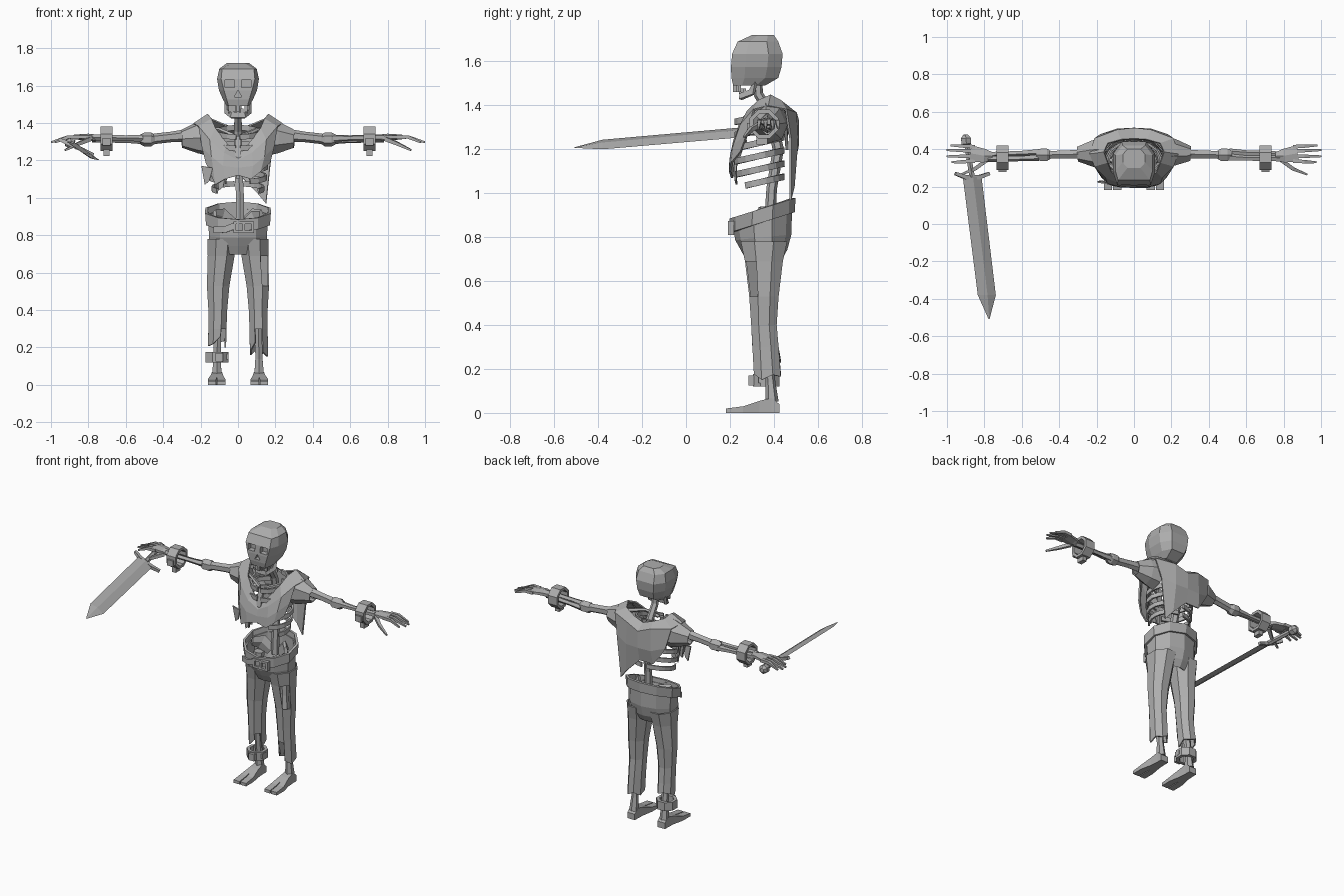
import bpy, bmesh, math, random
from mathutils import Vector as V

random.seed(4)
mat = bpy.data.materials.new("weathered grey")
mat.diffuse_color = (0.42, 0.42, 0.42, 1)


def skin(name, rings, closed=True, caps=True, loop=False, skip=(), thick=0):
    """Bridge a list of point rings into one flat-shaded object."""
    bm = bmesh.new()
    vs = [[bm.verts.new(p) for p in r] for r in rings]
    n = len(rings[0])
    for i in range(len(rings) if loop else len(rings) - 1):
        a, b = vs[i], vs[(i + 1) % len(vs)]
        for j in range(n if closed else n - 1):
            if (i, j) not in skip:
                k = (j + 1) % n
                bm.faces.new((a[j], a[k], b[k], b[j]))
    if caps and not loop:
        bm.faces.new(vs[0][::-1])
        bm.faces.new(vs[-1])
    bmesh.ops.delete(bm, geom=[v for v in bm.verts if not v.link_faces], context='VERTS')
    bmesh.ops.recalc_face_normals(bm, faces=bm.faces)
    me = bpy.data.meshes.new(name)
    bm.to_mesh(me)
    bm.free()
    me.materials.append(mat)
    ob = bpy.data.objects.new(name, me)
    bpy.context.collection.objects.link(ob)
    if thick:
        m = ob.modifiers.new("thickness", 'SOLIDIFY')
        m.thickness, m.offset = thick, 0
    return ob


def tube(name, pts, radii, n=6, up=(0, 0, 1), **kw):
    """Sweep an n-gon along points; radii are (sideways, along up)."""
    pts = [V(p) for p in pts]
    rings = []
    for i, p in enumerate(pts):
        t = (pts[min(i + 1, len(pts) - 1)] - pts[max(i - 1, 0)]).normalized()
        s = t.cross(V(up)).normalized()
        u = s.cross(t)
        a, b = radii[i] if isinstance(radii[i], tuple) else (radii[i], radii[i])
        angs = [2 * math.pi * (k + .5) / n for k in range(n)]
        rings.append([p + s * a * math.cos(q) + u * b * math.sin(q) for q in angs])
    return skin(name, rings, **kw)


def oval(x, y, z, rx, ry, n=8, tilt=0, rag=0):
    pts = []
    for k in range(n):
        q = 2 * math.pi * (k + .5) / n
        c, s = rx * math.cos(q) * 1.05, ry * math.sin(q) * 1.05
        pts.append((x + c, y + s, z + tilt * s + random.uniform(-rag, rag)))
    return pts


def box(name, c, s):
    x, y, z = (v / 2 for v in s)
    q = [(-x, -y), (x, -y), (x, y), (-x, y)]
    return skin(name, [[(c[0] + a, c[1] + b, c[2] + d) for a, b in q] for d in (-z, z)])


def cuff(name, c, axis, R, r, h):
    rings = []
    for d, q in ((-h, R), (h, R), (h, r), (-h, r)):
        ring = []
        for k in range(8):
            a = math.pi * (k + .5) / 4
            p = (d, q * math.cos(a), q * math.sin(a))
            p = p if axis == 'x' else (p[1], p[2], p[0])
            ring.append(V(c) + V(p))
        rings.append(ring)
    skin(name, rings, loop=True)


# Skull with cut eye sockets and nose
def head(z, yf, yb, wf, ws, wb):
    d = (yb - yf) * .28
    h = [(wf, yf), (ws, yf + d), (ws, yb - d), (wb, yb)]
    return [(x, y, z) for x, y in h] + [(-x, y, z) for x, y in h[::-1]]


skull = skin("skull", [head(1.49, .215, .36, .05, .06, .04), head(1.525, .207, .42, .06, .08, .05),
                       head(1.575, .205, .435, .075, .102, .06), head(1.635, .21, .44, .09, .112, .065),
                       head(1.69, .235, .42, .085, .10, .06), head(1.72, .30, .40, .035, .06, .035)])
cutters = [box("eye_cutter", (s * .045, .20, 1.61), (.05, .08, .042)) for s in (-1, 1)]
cutters.append(skin("nose_cutter", [[(0, y, 1.575), (-.02, y, 1.54), (.02, y, 1.54)] for y in (.17, .235)]))
for c in cutters:
    m = skull.modifiers.new("socket", 'BOOLEAN')
    m.operation, m.object, m.solver = 'DIFFERENCE', c, 'EXACT'
dg = bpy.context.evaluated_depsgraph_get()
skull.data = bpy.data.meshes.new_from_object(skull.evaluated_get(dg))
skull.modifiers.clear()
for c in cutters:
    bpy.data.objects.remove(c)

# Jaw and teeth
tube("jaw", [(-.062, .32, 1.52), (-.058, .30, 1.46), (-.035, .25, 1.44), (.035, .25, 1.44),
             (.058, .30, 1.46), (.062, .32, 1.52)],
     [(.01, .01), (.012, .02), (.012, .02), (.012, .02), (.012, .02), (.01, .01)], 4, (0, .3, 1))
for k, x in enumerate((-.042, -.021, 0, .021, .042)):
    y = .222 + abs(x) * .5
    if k != 3:
        box("upper_tooth", (x, y, 1.48), (.016, .014, .04))
    if k != 1:
        box("lower_tooth", (x, y + .025, 1.465), (.015, .012, .026))

# Spine, breastbone and ribs
tube("spine", [(0, .325, 1.52), (0, .33, 1.45), (0, .385, 1.36), (0, .42, 1.2), (.01, .39, 1.02), (.01, .38, .84)],
     [.022, .022, .024, .026, .024, .026], 6, (0, 1, 0))
tube("breastbone", [(0, .25, 1.33), (0, .225, 1.22), (0, .225, 1.1)], [(.025, .01), (.022, .01), (.012, .008)], 4, (0, 1, 0))
for s in (-1, 1):
    for z, rx, end in ((1.05, .135, -35), (1.11, .15, -65), (1.17, .158, -80), (1.23, .155, -85), (1.29, .145, -85), (1.35, .115, -85)):
        pts = []
        for k in range(8):
            q = math.radians(82 + (end - 82) * k / 7)
            pts.append((s * rx * math.cos(q), .335 + .11 * math.sin(q), z + .025 * math.sin(q)))
        tube("rib", pts, [(.008, .02)] * 8, 4)
    tube("collarbone", [(s * .02, .26, 1.33), (s * .1, .29, 1.365), (s * .2, .36, 1.36)], [.013, .011, .015], 5)
    tube("shoulder_blade", [(s * .06, .46, 1.2), (s * .1, .455, 1.3), (s * .17, .42, 1.37)],
         [(.012, .01), (.05, .01), (.02, .012)], 4, (0, 1, 0))

# Torn shirt: half columns from front centre to back centre, collar to hem
cols = [[(0, .24, 1.23), (0, .215, 1.20), (0, .205, 1.16), (0, .20, 1.12)],
        [(.06, .25, 1.29), (.075, .22, 1.24), (.08, .205, 1.17), (.07, .20, 1.10)],
        [(.12, .28, 1.37), (.15, .25, 1.31), (.14, .22, 1.22), (.12, .21, 1.14)],
        [(.14, .33, 1.42), (.21, .31, 1.38), (.19, .28, 1.27), (.17, .25, 1.19)],
        [(.16, .385, 1.445), (.235, .375, 1.395), (.2, .375, 1.3), (.2, .375, 1.2)],
        [(.14, .43, 1.42), (.21, .455, 1.38), (.18, .475, 1.25), (.15, .475, 1.10)],
        [(.07, .45, 1.39), (.09, .50, 1.365), (.09, .505, 1.22), (.1, .49, 1.07)],
        [(0, .455, 1.365), (0, .51, 1.33), (0, .51, 1.22), (0, .49, 1.13)]]
right = [[V(p) for p in c] for c in cols]
left = [[V((-p[0], p[1], p[2])) for p in c] for c in cols[6:0:-1]]
right[5][3].z, right[6][3].z = .97, 1.03
left[1][3].z, left[0][3].z, left[4][3].z = 1.2, 1.13, 1.07
ring = right + left
gaps = {(r, j) for r in (1, 2) for j in (3, 4, 9, 10)}
skin("torn_shirt", [[c[r] for c in ring] for r in range(4)], caps=False, skip=gaps, thick=.01)
for x, z in ((-.165, 1.07), (-.09, 1.04)):
    skin("shirt_shred", [[(x - .03, .225, 1.17), (x + .03, .215, 1.16)], [(x - .012, .23, z), (x + .012, .225, z + .02)]],
         closed=False, caps=False, thick=.008)

for s in (-1, 1):
    # Sleeve and arm bones
    tube("sleeve", [(s * .16, .38, 1.325), (s * .22, .38, 1.32), (s * .30, .375, 1.315)],
         [(.085, .10), (.07, .08), (.038, .045)], 7, caps=False, thick=.008)
    tube("upper_arm", [(s * .17, .375, 1.34), (s * .25, .375, 1.335), (s * .36, .372, 1.325), (s * .45, .37, 1.315)],
         [.035, (.03, .036), (.024, .028), (.024, .028)])
    tube("elbow", [(s * x, .37, 1.312) for x in (.445, .465, .5, .525)], [.024, .038, .038, .024])
    for dy, dz in ((-.014, .006), (.014, -.006)):
        tube("forearm", [(s * .51, .37 + dy, 1.312 + dz), (s * .6, .365 + dy, 1.314 + dz), (s * .78, .36 + dy * .8, 1.318 + dz)],
             [.02, .015, .017], 5)
    cuff("wrist_cuff", (s * .703, .355, 1.315), 'x', .071, .052, .033)
    box("cuff_lock", (s * .703, .345, 1.24), (.03, .05, .035))
    box("cuff_hinge", (s * .703, .29, 1.30), (.045, .025, .04))
    # Hand with fingers and thumb
    tube("palm", [(s * .76, .362, 1.318), (s * .80, .365, 1.325), (s * .875, .378, 1.325)],
         [(.025, .02), (.042, .018), (.05, .013)])
    for y, ye, x in ((.337, .33, .975), (.362, .362, 1.0), (.39, .395, 1.0), (.413, .42, .98)):
        tube("finger", [(s * .85, y, 1.325), (s * .91, (y + ye) / 2, 1.325), (s * x, ye, 1.297)],
             [.014, .013, .007], 4)
    tube("thumb", [(s * .79, .34, 1.315), (s * .85, .295, 1.29), (s * .925, .265, 1.255)], [.016, .013, .007], 4)

    # Leg bones
    tube("thigh_bone", [(s * .095, .36, .84), (s * .1, .355, .6), (s * .108, .352, .45)], [.034, .024, .032], 6, (0, 1, 0))
    tube("shin_bone", [(s * .108, .352, .46), (s * .108, .36, .38), (s * .112, .385, .14), (s * .113, .392, .05)],
         [.034, .024, .022, .03], 6, (0, 1, 0))
    # Foot as two long toes meeting at the heel
    for x0, x1, h0, h1 in ((.068, .111, .085, .113), (.117, .161, .113, .14)):
        st = [(.425, h0, h1, .04), (.39, h0, h1, .068), (.335, h0 - .004, h1 + .004, .055), (.26, x0, x1, .03), (.183, x0, x1, .02)]
        skin("foot", [[(s * a, y, 0), (s * b, y, 0), (s * b, y, h), (s * a, y, h)] for y, a, b, h in st])
    # Torn trouser leg
    end = .19 if s > 0 else .235
    skin("trouser_leg", [oval(s * .085, .355, .78, .078, .105), oval(s * .09, .355, .69, .07, .085),
                         oval(s * .106, .355, .53, .058, .065), oval(s * .108, .355, .40, .048, .056),
                         oval(s * .11, .362, .30, .046, .058), oval(s * .112, .37, end, .046, .06, rag=.04)],
         caps=False, skip={(1, 6), (4, 5)} if s > 0 else {(4, 6)}, thick=.008)
    # Hip bone
    tube("hip_bone", [(s * .03, .40, .85), (s * .09, .38, .90), (s * .125, .33, .91)], [(.015, .04), (.018, .05), (.014, .03)], 5)

# Trouser seat, belt and buckle
skin("trouser_seat", [oval(0, .348, .90, .155, .125, 10, .33), oval(0, .352, .80, .152, .118, 10, .1),
                      oval(0, .355, .745, .148, .098, 10), oval(0, .355, .70, .10, .075, 10)],
     caps=False, thick=.008)
skin("belt", [oval(0, .348, .868, .164, .133, 10, .33), oval(0, .348, .932, .168, .136, 10, .33)],
     caps=False, thick=.016)
for z in (.818, .866):
    box("buckle_bar", (.03, .205, z), (.11, .026, .014))
for x in (-.018, .03, .078):
    box("buckle_post", (x, .205, .842), (.014, .026, .05))
tube("belt_end", [(-.02, .20, .85), (-.07, .208, .83), (-.13, .235, .83)], [(.008, .024)] * 3, 4)

# Ankle cuff
cuff("ankle_cuff", (-.112, .365, .148), 'z', .066, .045, .028)
box("ankle_lock", (-.10, .298, .148), (.04, .025, .045))
box("ankle_hinge", (-.062, .35, .15), (.025, .04, .03))

# Sword
w, u = V((.91, 0, -.41)), V((.41, 0, .91))
st = [((-.865, .25, 1.277), .055, .012), ((-.787, -.38, 1.222), .053, .01), ((-.775, -.508, 1.208), .003, .002)]
skin("sword_blade", [[V(c) + w * a, V(c) + u * b, V(c) - w * a, V(c) - u * b] for c, a, b in st])
g = V((-.865, .25, 1.272))
tube("sword_guard", [g - w * .1 + V((0, .02, 0)), g - w * .04, g + w * .04, g + w * .1 + V((0, .02, 0))], [.012, .016, .016, .012], 4, (0, 1, 0))
tube("sword_grip", [(-.865, .25, 1.275), (-.895, .43, 1.29)], [.017, .015])
tube("sword_pommel", [(-.893, .415, 1.29), (-.896, .43, 1.291), (-.899, .46, 1.293), (-.901, .478, 1.294)],
     [.014, .03, .03, .014])
